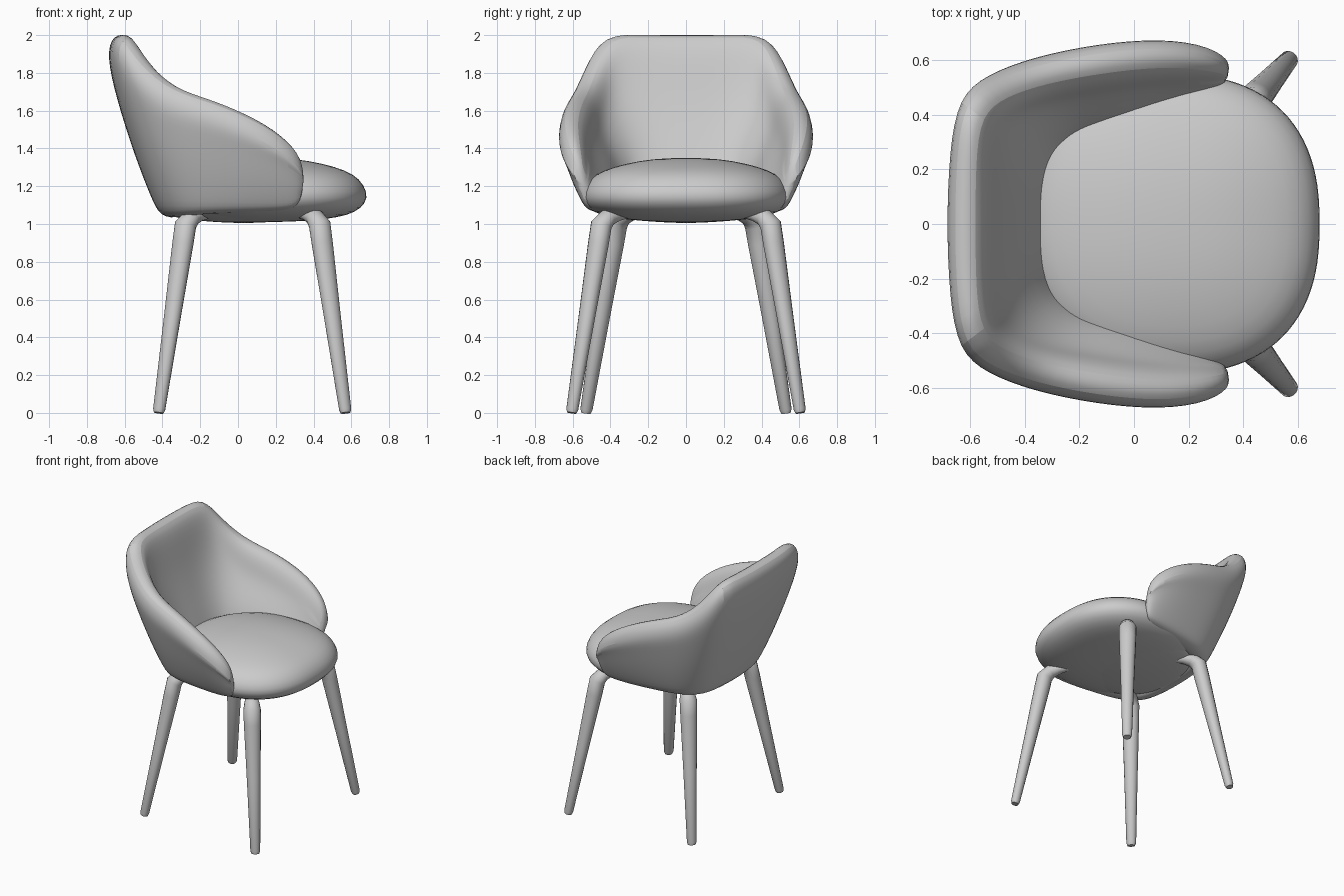
import bpy, bmesh
from math import sin, cos, pi, copysign
from mathutils import Vector

cube = bpy.data.objects.get("Cube")
if cube:
    bpy.data.objects.remove(cube)

grey = bpy.data.materials.new("soft grey")
grey.use_nodes = True
tone = (0.6, 0.6, 0.6, 1)
grey.diffuse_color = tone
grey.node_tree.nodes["Principled BSDF"].inputs["Base Color"].default_value = tone


def loft(name, rings, subdivide=0):
    """Skin closed rings of points and cap both ends."""
    bm = bmesh.new()
    rows = [[bm.verts.new(p) for p in ring] for ring in rings]
    n = len(rows[0])
    for a, b in zip(rows, rows[1:]):
        for i in range(n):
            j = (i + 1) % n
            bm.faces.new((a[i], a[j], b[j], b[i]))
    bm.faces.new(rows[0][::-1])
    bm.faces.new(rows[-1])
    bmesh.ops.recalc_face_normals(bm, faces=bm.faces)
    mesh = bpy.data.meshes.new(name)
    bm.to_mesh(mesh)
    bm.free()
    mesh.materials.append(grey)
    obj = bpy.data.objects.new(name, mesh)
    bpy.context.collection.objects.link(obj)
    if subdivide:
        mod = obj.modifiers.new("Rounding", "SUBSURF")
        mod.levels = mod.render_levels = subdivide
    bpy.ops.object.select_all(action="DESELECT")
    obj.select_set(True)
    bpy.context.view_layer.objects.active = obj
    bpy.ops.object.shade_smooth_by_angle(angle=0.9)


# Wrap-around back: rim outer x, y, top z, foot x, y, z, rim thickness, lower padding
stations = [
    (-0.70, 0.00, 2.005, -0.42, 0.00, 1.03, 0.17, 0.95),
    (-0.69, 0.27, 2.005, -0.41, 0.18, 1.03, 0.17, 0.95),
    (-0.655, 0.475, 2.01, -0.38, 0.33, 1.03, 0.17, 1.2),
    (-0.55, 0.555, 1.86, -0.30, 0.42, 1.04, 0.17, 1.3),
    (-0.38, 0.62, 1.72, -0.20, 0.47, 1.05, 0.17, 1.25),
    (-0.14, 0.67, 1.66, -0.04, 0.50, 1.055, 0.17, 1.2),
    (0.10, 0.69, 1.56, 0.12, 0.52, 1.06, 0.16, 1.0),
    (0.28, 0.66, 1.45, 0.27, 0.53, 1.07, 0.14, 0.8),
    (0.37, 0.59, 1.32, 0.34, 0.53, 1.10, 0.07, 0.78),
]


def shell_ring(station, side):
    x, y, top, fx, fy, low, thick, padding = station
    rim = Vector((x, side * y, 0))
    foot = Vector((fx, side * fy, 0))
    inward = (Vector((0.12 if x > 0 else -0.05, 0, 0)) - rim).normalized()
    drop = top - low
    # fraction of height, position from rim to foot, inward offset in thicknesses
    section = [(0, 1, 0.1), (0.07, 0.93, -0.05), (0.35, 0.58, -0.1), (0.65, 0.22, -0.05),
               (1 - 0.11 / drop, 0, 0), (1, 0, 0.2), (1, 0, 0.75),
               (1 - 0.11 / drop, 0, 1.03), (0.65, 0.25, 0.87), (0.35, 0.55, padding), (0, 1, 1.0)]
    ring = []
    for h, s, t in section:
        p = rim.lerp(foot, s) + inward * (t * thick)
        ring.append((p.x, p.y, low + h * drop))
    return ring


rings = [shell_ring(s, -1) for s in reversed(stations)]
rings += [shell_ring(s, 1) for s in stations[1:]]
loft("wraparound_back", rings, 2)


# Domed seat cushion, and the bowl closing the shell underneath
def outline(angle):
    """Rounded plan shape, squarer towards the front."""
    c, s = cos(angle), sin(angle)
    power = 0.82 if c > 0 else 0.92
    return copysign(abs(c) ** power, c), copysign(abs(s) ** power, s)


def rounded_disc(name, centre_x, profile):
    plan = [outline(2 * pi * i / 48) for i in range(48)]
    loft(name, [[(centre_x + r * u, r * v, z) for u, v in plan] for r, z in profile], 1)


rounded_disc("seat_cushion", 0.13, [
    (0.03, 1.35), (0.18, 1.345), (0.32, 1.32), (0.44, 1.285), (0.515, 1.24), (0.556, 1.17),
    (0.55, 1.11), (0.49, 1.06), (0.40, 1.035), (0.25, 1.015), (0.03, 1.01)])
rounded_disc("seat_bowl", 0.03, [
    (0.43, 1.12), (0.44, 1.07), (0.40, 1.04), (0.25, 1.015), (0.03, 1.005)])


# Splayed tapered legs, each bending in under the seat
def leg(name, top, foot):
    top, foot = Vector(top), Vector(foot)
    centre = Vector((0.1, 0, top.z))
    inward = (centre - top).normalized()
    side = inward.cross(Vector((0, 0, 1))).normalized()
    down = (foot - top).normalized()
    path = [(top + inward * 0.20 + Vector((0, 0, 0.045)), 0.025),
            (top + inward * 0.10 + Vector((0, 0, 0.035)), 0.040),
            (top + inward * 0.04 + Vector((0, 0, 0.02)), 0.052),
            (top + down * 0.02, 0.061),
            (top + down * 0.12, 0.059),
            (top.lerp(foot, 0.5), 0.047),
            (foot - down * 0.02, 0.034),
            (foot, 0.027)]
    rings = []
    for k, (p, r) in enumerate(path):
        ahead = path[min(k + 1, len(path) - 1)][0]
        behind = path[max(k - 1, 0)][0]
        normal = side.cross(ahead - behind).normalized() * 0.9
        rings.append([p + side * (r * cos(2 * pi * i / 16)) + normal * (r * sin(2 * pi * i / 16))
                      for i in range(16)])
    loft(name, rings)


for label, s in (("left", 1), ("right", -1)):
    leg("front_leg_" + label, (0.43, s * 0.445, 1.015), (0.57, s * 0.605, 0))
    leg("back_leg_" + label, (-0.275, s * 0.365, 1.015), (-0.42, s * 0.53, 0))
